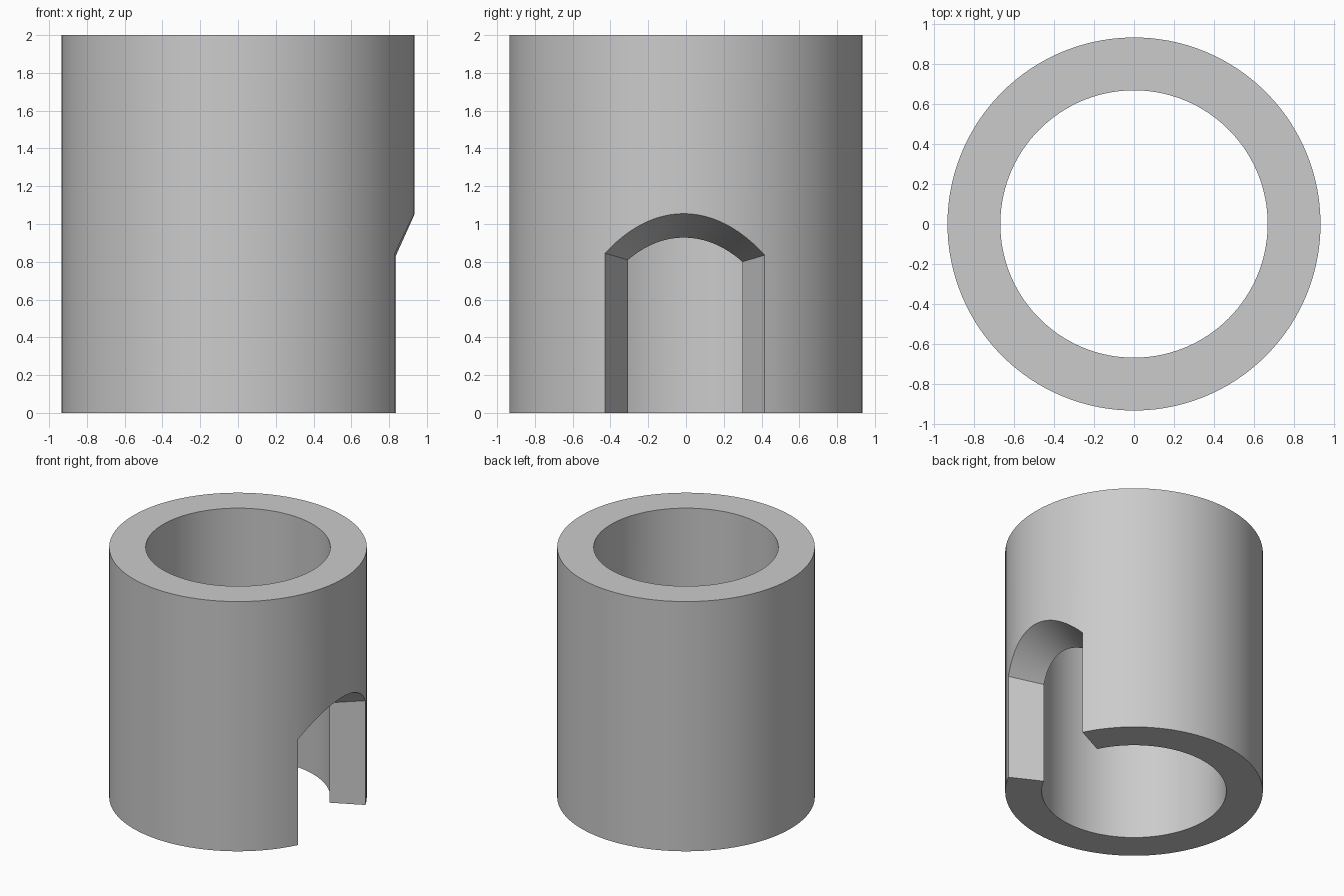
import bpy, bmesh
from math import cos, sin, radians

if "Cube" in bpy.data.objects:
    bpy.data.objects.remove(bpy.data.objects["Cube"])

R_OUT, R_IN, HEIGHT = 0.935, 0.67, 2.0
A0, A1 = radians(-27.3), radians(26.45)      # opening edges, facing +x
N_OPEN, N_WALL = 24, 104


def lerp(a, b, t):
    return a + (b - a) * t


def arch(t, left, right, peak):
    """Arch height across the opening, t = 0..1."""
    return lerp(left, right, t) + (peak - (left + right) / 2) * 4 * t * (1 - t)


# Columns around the tube: angle, outer and inner height of the arch line
cols = []
for i in range(N_OPEN):
    t = i / N_OPEN
    cols.append((lerp(A0, A1, t), arch(t, 0.845, 0.835, 1.055), arch(t, 0.81, 0.80, 0.928)))
for i in range(N_WALL):
    t = i / N_WALL
    cols.append((lerp(A1, A0 + radians(360), t), lerp(0.835, 0.845, t), lerp(0.80, 0.81, t)))

bm = bmesh.new()


def vert(r, a, z):
    return bm.verts.new((r * cos(a), r * sin(a), z))


upper = [(vert(R_OUT, a, zo), vert(R_OUT, a, HEIGHT), vert(R_IN, a, HEIGHT), vert(R_IN, a, zi))
         for a, zo, zi in cols]
wall = list(range(N_OPEN, len(cols))) + [0]
lower = {i: (vert(R_OUT, cols[i][0], 0), vert(R_IN, cols[i][0], 0)) for i in wall}

# Full upper ring, with the arch soffit over the opening
for i, p in enumerate(upper):
    q = upper[(i + 1) % len(upper)]
    for k in range(4 if i < N_OPEN else 3):
        bm.faces.new((p[k], q[k], q[(k + 1) % 4], p[(k + 1) % 4]))

# Lower wall, broken by the opening
for i, j in zip(wall, wall[1:]):
    (po, pi), (qo, qi) = lower[i], lower[j]
    bm.faces.new((po, qo, upper[j][0], upper[i][0]))
    bm.faces.new((pi, qi, upper[j][3], upper[i][3]))
    bm.faces.new((po, qo, qi, pi))

# Opening jambs
for i in (0, N_OPEN):
    bm.faces.new((lower[i][0], lower[i][1], upper[i][3], upper[i][0]))

bmesh.ops.recalc_face_normals(bm, faces=bm.faces)
mesh = bpy.data.meshes.new("tube_with_doorway")
bm.to_mesh(mesh)
bm.free()
tube = bpy.data.objects.new("tube_with_doorway", mesh)
bpy.context.collection.objects.link(tube)
bpy.context.view_layer.objects.active = tube
tube.select_set(True)
bpy.ops.object.shade_smooth_by_angle(angle=radians(30))
